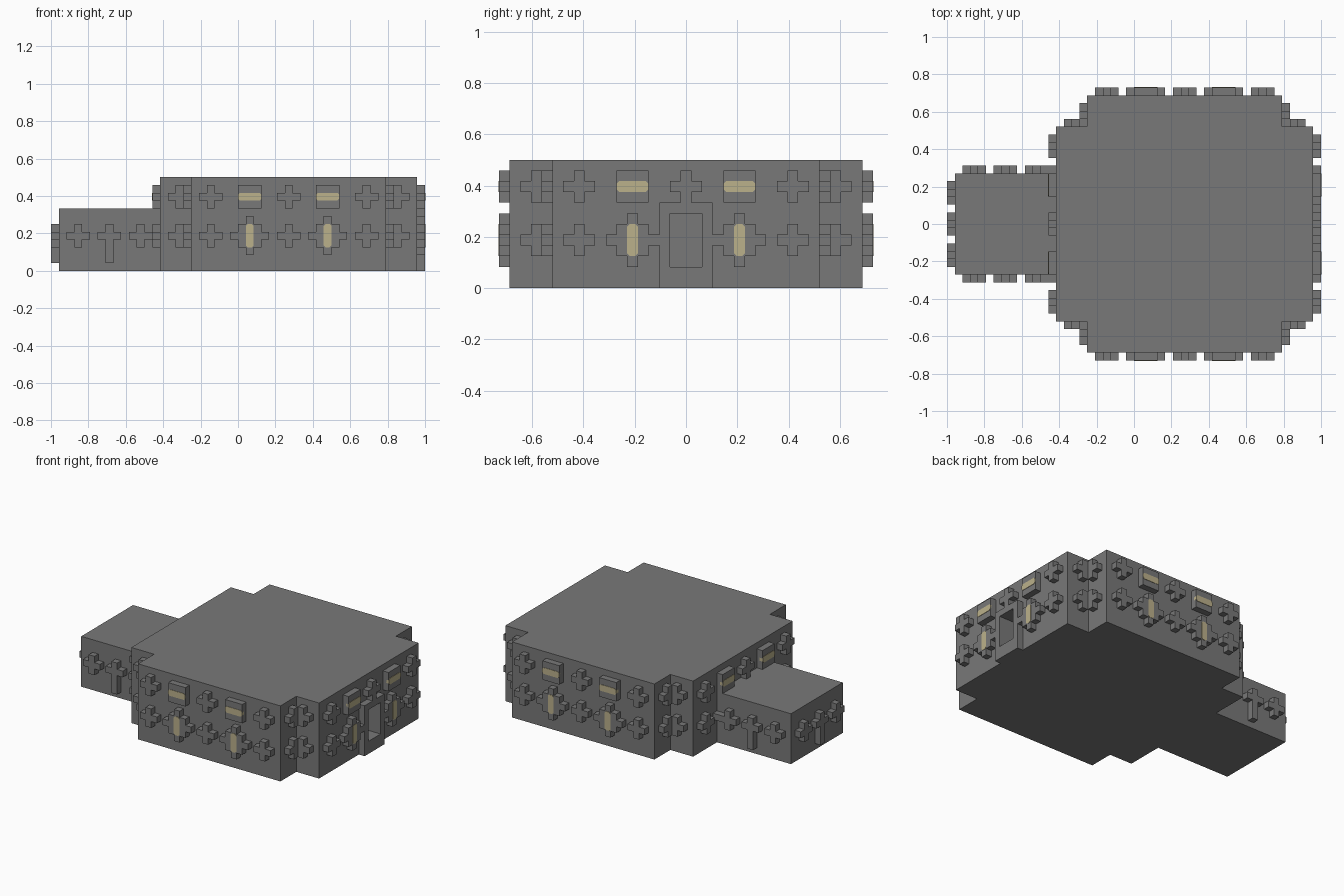
import bpy, bmesh
from math import cos, sin, pi
from mathutils import Matrix, Vector

U = 1 / 24  # one block of the model

old = bpy.data.objects.get("Cube")
if old:
    bpy.data.objects.remove(old, do_unlink=True)


def material(name, rgb):
    m = bpy.data.materials.new(name)
    m.use_nodes = True
    m.diffuse_color = (*rgb, 1)
    m.node_tree.nodes["Principled BSDF"].inputs["Base Color"].default_value = (*rgb, 1)
    return m


STONE = material("grey stone", (0.19, 0.19, 0.19))
GLASS = material("pale yellow glass", (0.50, 0.44, 0.26))


def mirrored(quarter):
    """Closed outline from the points of its first quadrant."""
    back = quarter[::-1]
    return (quarter + [(-x, y) for x, y in back]
            + [(-x, -y) for x, y in quarter] + [(x, -y) for x, y in back])


def prism(name, outline, low, high, mat, matrix):
    """Extrude an outline from low to high along local z."""
    bm = bmesh.new()
    face = bm.faces.new([bm.verts.new((x, y, low)) for x, y in outline])
    grown = bmesh.ops.extrude_face_region(bm, geom=[face])["geom"]
    verts = [v for v in grown if isinstance(v, bmesh.types.BMVert)]
    bmesh.ops.translate(bm, verts=verts, vec=(0, 0, high - low))
    bmesh.ops.recalc_face_normals(bm, faces=bm.faces)
    bm.transform(Matrix.Scale(U, 4) @ matrix)
    mesh = bpy.data.meshes.new(name)
    bm.to_mesh(mesh)
    bm.free()
    mesh.materials.append(mat)
    obj = bpy.data.objects.new(name, mesh)
    bpy.context.collection.objects.link(obj)
    return obj


def on_wall(centre_x, angle, dist, across, z):
    """Frame on a wall: local x runs along it, y up, z outwards."""
    n = Vector((cos(angle), sin(angle), 0))
    u = Vector((-sin(angle), cos(angle), 0))
    up = Vector((0, 0, 1))
    pos = Vector((centre_x, 0, z)) + n * dist + u * across
    m = Matrix((u, up, n)).transposed().to_4x4()
    m.translation = pos
    return m


# Outlines
PLUS = mirrored([(1.5, 0.5), (0.5, 0.5), (0.5, 1.5)])
LONG_CROSS = [(x, -3.5 if y < -1 else y) for x, y in PLUS]
LOZENGE = mirrored([(2.5, 0.5), (1.5, 0.5), (1.5, 1.5), (0.5, 1.5), (0.5, 2.5)])
SQUARE = mirrored([(1.5, 1.5)])
WIDE_PANE = mirrored([(1.5, 0.25), (1.25, 0.5)])
TALL_PANE = [(y, x) for x, y in WIDE_PANE]
OPENING = mirrored([(1.5, 2.5)])

MAIN, ANNEX = 6.5, -16.5  # centres along x
LOW, HIGH = 4.5, 9.5      # heights of the two ornament rows


def relief(name, outline, place):
    return prism(name, outline, 0, 1, STONE, on_wall(*place))


def window(name, frame, pane, place):
    relief(name + "_frame", frame, place)
    prism(name + "_pane", pane, 0.5, 1.06, GLASS, on_wall(*place))


# Main hall with notched corners, and the lower annex
hall = prism("main_hall", mirrored([(16.5, 12.5), (12.5, 12.5), (12.5, 16.5)]),
             0, 12, STONE, Matrix.Translation((MAIN, 0, 0)))
prism("annex", mirrored([(6.5, 6.5)]), 0, 8, STONE, Matrix.Translation((ANNEX, 0, 0)))

for side, label in enumerate(("left", "back", "right", "front")):
    angle = side * pi / 2
    # Ornaments on the four long walls of the hall
    for across in (-10, 0, 10):
        relief(f"{label}_upper_cross", PLUS, (MAIN, angle, 16.5, across, HIGH))
        if across or label in ("front", "back"):
            relief(f"{label}_lower_cross", PLUS, (MAIN, angle, 16.5, across, LOW))
    for across in (-5, 5):
        window(f"{label}_upper_window", SQUARE, WIDE_PANE, (MAIN, angle, 16.5, across, HIGH))
        window(f"{label}_lower_window", LOZENGE, TALL_PANE, (MAIN, angle, 16.5, across, LOW))
    # Crosses in the corner notches
    for across in (-14, 14):
        for z in (LOW, HIGH):
            relief(f"{label}_corner_cross", PLUS, (MAIN, angle, 12.5, across, z))
    # Ornaments on the three free walls of the annex
    if label != "left":
        for across in (-4, 4):
            relief(f"{label}_annex_cross", PLUS, (ANNEX, angle, 6.5, across, LOW))
        relief(f"{label}_annex_long_cross", LONG_CROSS, (ANNEX, angle, 6.5, 0, LOW))

# Doorway, cut through its frame into the hall
door = relief("door_frame", mirrored([(2.5, 4)]), (MAIN, 0, 16.5, 0, 4))
cutter = prism("door_cutter", OPENING, -2, 2, STONE, on_wall(MAIN, 0, 16.5, 0, LOW))
cutter.hide_render = True
for obj in (hall, door):
    mod = obj.modifiers.new("doorway", "BOOLEAN")
    mod.operation = "DIFFERENCE"
    mod.solver = "EXACT"
    mod.object = cutter
    bpy.context.view_layer.objects.active = obj
    bpy.ops.object.modifier_apply(modifier=mod.name)
bpy.data.objects.remove(cutter, do_unlink=True)
